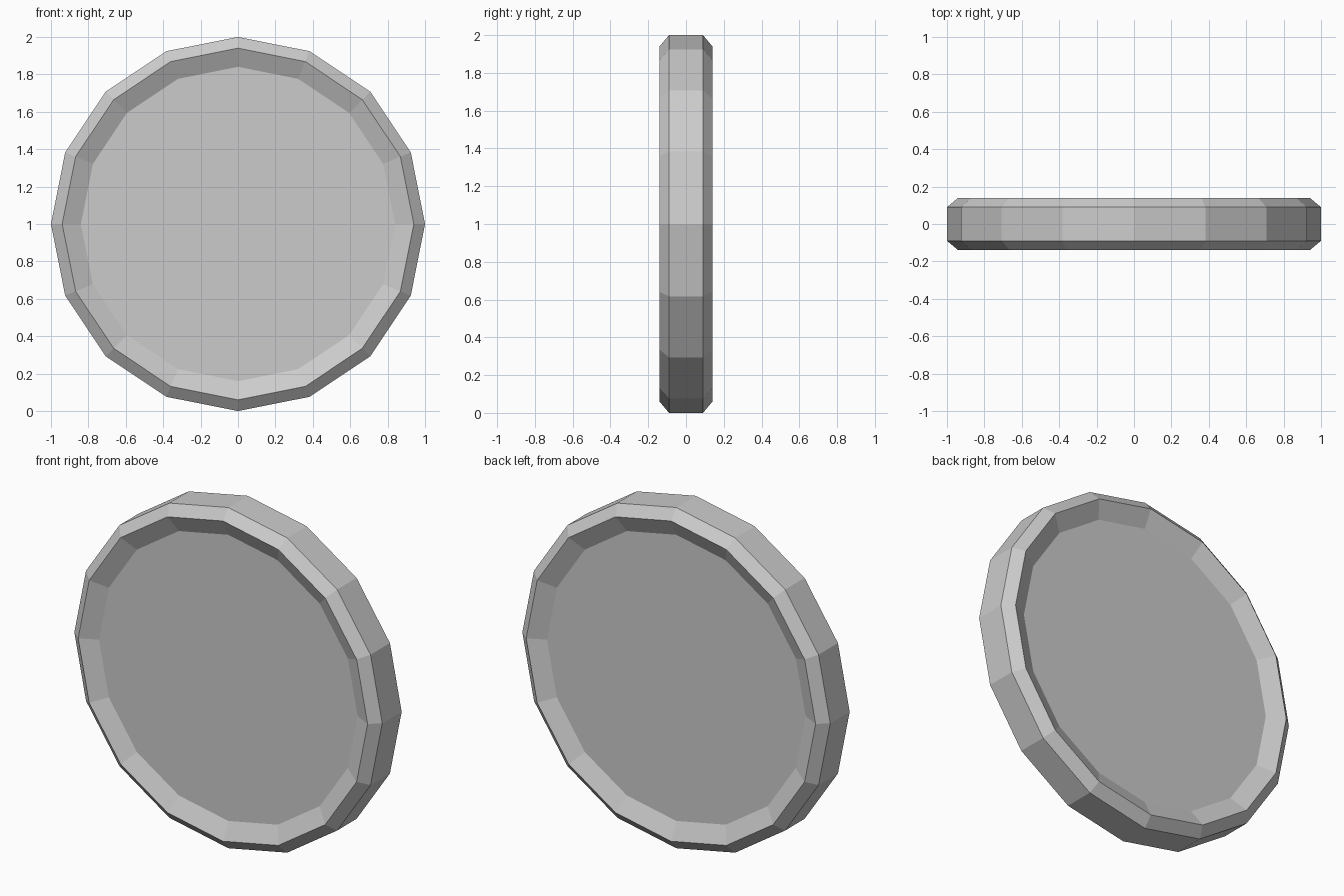
import bpy
import bmesh
from math import cos, sin, pi

if "Cube" in bpy.data.objects:
    bpy.data.objects.remove(bpy.data.objects["Cube"])

SIDES = 16
# Cross-section (radius, y) from front floor over the rim to back floor
PROFILE = [(0.84, -0.09), (0.94, -0.14), (1.0, -0.09),
           (1.0, 0.09), (0.94, 0.14), (0.84, 0.09)]

# Revolve the section around the y axis, centred at z = 1
bm = bmesh.new()
rings = []
for r, y in PROFILE:
    rings.append([bm.verts.new((r * cos(2 * pi * i / SIDES), y,
                                1 + r * sin(2 * pi * i / SIDES)))
                  for i in range(SIDES)])
for a, b in zip(rings, rings[1:]):
    for i in range(SIDES):
        j = (i + 1) % SIDES
        bm.faces.new((a[i], a[j], b[j], b[i]))

# Recessed front and back floors
bm.faces.new(rings[0])
bm.faces.new(rings[-1])
bmesh.ops.recalc_face_normals(bm, faces=bm.faces)

mesh = bpy.data.meshes.new("rimmed_disc")
bm.to_mesh(mesh)
bm.free()
disc = bpy.data.objects.new("rimmed_disc", mesh)
bpy.context.collection.objects.link(disc)
